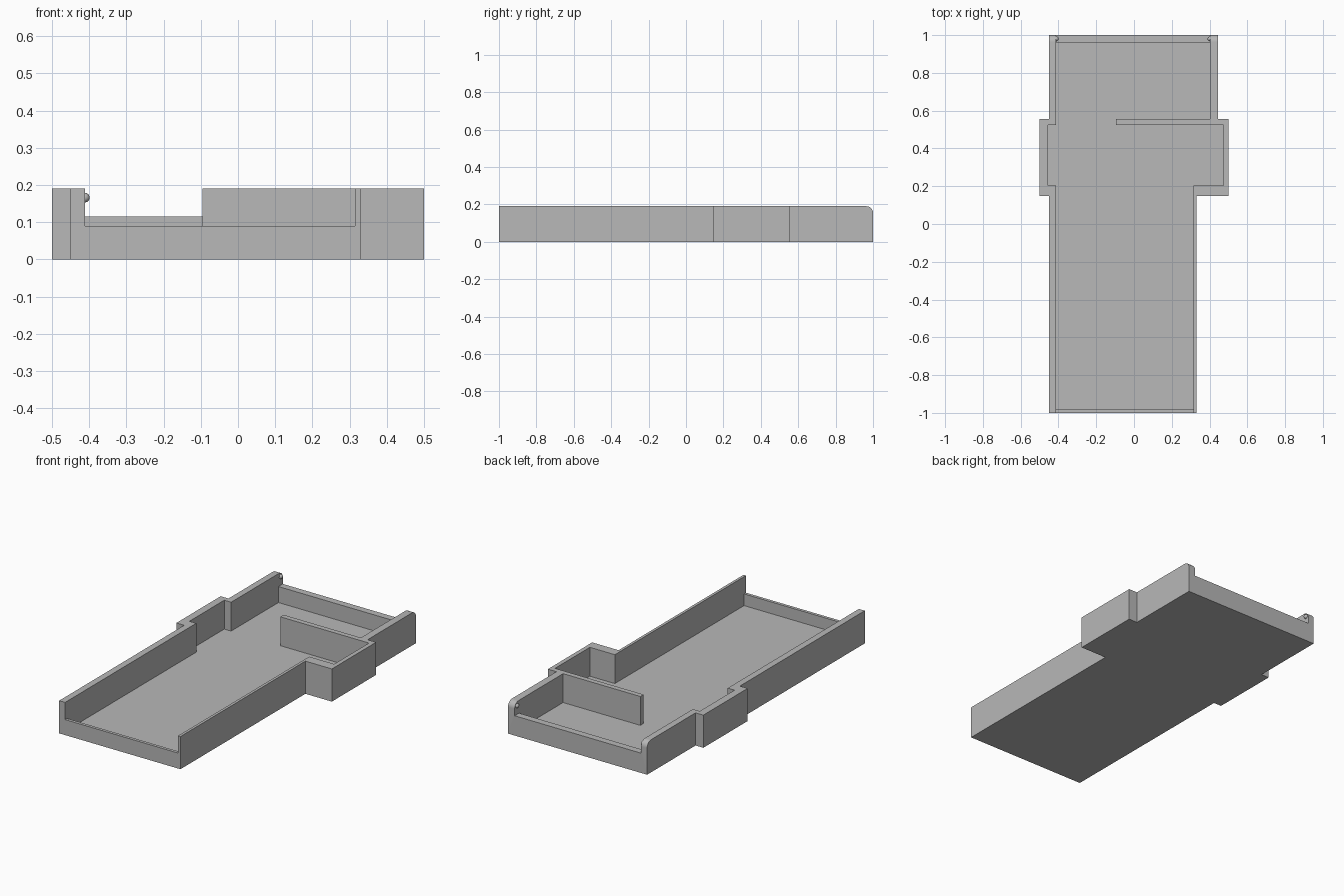
import bpy
import bmesh

cube = bpy.data.objects.get("Cube")
if cube:
    bpy.data.objects.remove(cube, do_unlink=True)

HEIGHT, FLOOR = 0.19, 0.022
FRONT_LIP, BACK_LIP = 0.09, 0.115

grey = bpy.data.materials.new("plain grey")
grey.use_nodes = True
grey.diffuse_color = (0.48, 0.48, 0.48, 1)
grey.node_tree.nodes["Principled BSDF"].inputs["Base Color"].default_value = grey.diffuse_color


def add_object(name, bm):
    mesh = bpy.data.meshes.new(name)
    bmesh.ops.recalc_face_normals(bm, faces=bm.faces)
    bm.to_mesh(mesh)
    bm.free()
    mesh.materials.append(grey)
    obj = bpy.data.objects.new(name, mesh)
    bpy.context.collection.objects.link(obj)
    return obj


def prism(outline, low, high):
    bm = bmesh.new()
    base = bm.faces.new([bm.verts.new((x, y, low)) for x, y in outline])
    grown = bmesh.ops.extrude_face_region(bm, geom=[base])["geom"]
    for v in grown:
        if isinstance(v, bmesh.types.BMVert):
            v.co.z = high
    return bm


def rectangle(x0, x1, y0, y1):
    return [(x0, y0), (x1, y0), (x1, y1), (x0, y1)]


# Outer body, with the top of the back end rounded
outer = [(-0.45, -1), (0.33, -1), (0.33, 0.148), (0.5, 0.148), (0.5, 0.555),
         (0.445, 0.555), (0.445, 1), (-0.45, 1), (-0.45, 0.555),
         (-0.5, 0.555), (-0.5, 0.148), (-0.45, 0.148)]
bm = prism(outer, 0, HEIGHT)
back_edge = [e for e in bm.edges
             if all(v.co.y > 0.99 and v.co.z > 0.1 for v in e.verts)]
bmesh.ops.bevel(bm, geom=back_edge, offset=0.036, segments=8, profile=0.5,
                affect='EDGES')
tray = add_object("tray", bm)

# Cavity, folded around the partition wall
inner = [(-0.412, -0.982), (0.314, -0.982), (0.314, 0.205), (0.475, 0.205),
         (0.475, 0.525), (-0.095, 0.525), (-0.095, 0.555), (0.402, 0.555),
         (0.402, 0.96), (-0.412, 0.96), (-0.412, 0.525), (-0.456, 0.525),
         (-0.456, 0.205), (-0.412, 0.205)]
cutters = [
    ("cavity_cutter", inner, FLOOR),
    ("front_opening_cutter", rectangle(-0.412, 0.314, -1.1, -0.9), FRONT_LIP),
    ("back_opening_cutter", rectangle(-0.412, 0.402, 0.9, 1.1), BACK_LIP),
]
bpy.context.view_layer.objects.active = tray
for name, outline, low in cutters:
    cutter = add_object(name, prism(outline, low, 0.3))
    cutter.hide_render = True
    mod = tray.modifiers.new(name, 'BOOLEAN')
    mod.operation = 'DIFFERENCE'
    mod.solver = 'EXACT'
    mod.object = cutter
    bpy.ops.object.modifier_apply(modifier=name)
    bpy.data.objects.remove(cutter, do_unlink=True)

# Small round catches at the back ends of the side walls
parts = [tray]
for name, x in (("right_catch", -0.412), ("left_catch", 0.402)):
    bm = bmesh.new()
    bmesh.ops.create_uvsphere(bm, u_segments=20, v_segments=12, radius=0.013)
    bmesh.ops.translate(bm, verts=bm.verts, vec=(x, 0.98, 0.166))
    parts.append(add_object(name, bm))

for obj in bpy.context.selected_objects:
    obj.select_set(False)
for obj in parts:
    obj.select_set(True)
bpy.ops.object.shade_smooth_by_angle()
